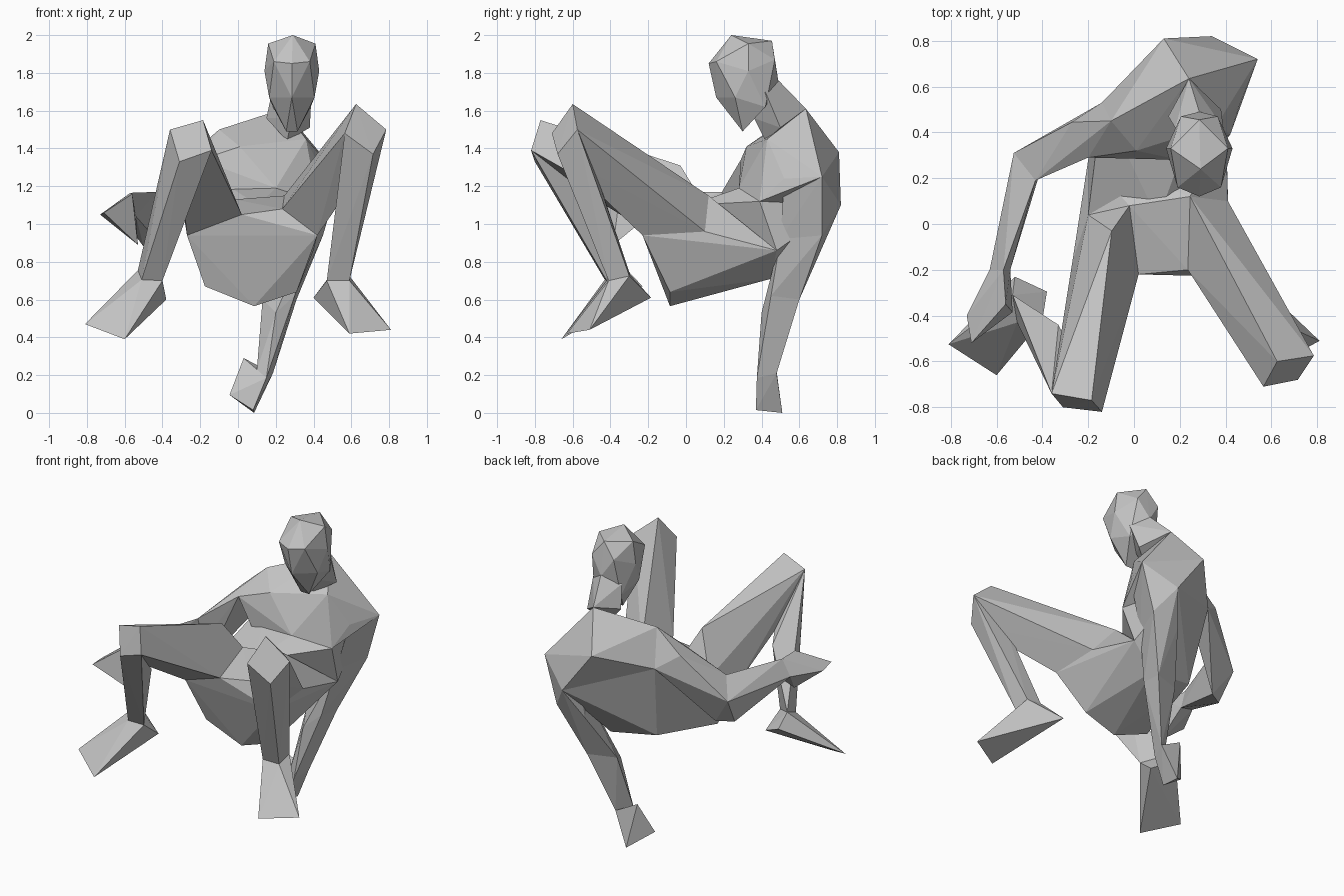
import bpy
import bmesh

cube = bpy.data.objects.get("Cube")
if cube:
    bpy.data.objects.remove(cube, do_unlink=True)

# One plain clay colour for the whole figure
clay = bpy.data.materials.new("light_grey_clay")
clay.use_nodes = True
clay_colour = (.55, .55, .55, 1)
clay.diffuse_color = clay_colour
clay.node_tree.nodes["Principled BSDF"].inputs["Base Color"].default_value = clay_colour


def faceted_part(name, *sections):
    """Stretch a faceted skin over the landmarks of the given sections."""
    bm = bmesh.new()
    for section in sections:
        points = section.values() if isinstance(section, dict) else section
        for point in points:
            bm.verts.new(point)
    bmesh.ops.remove_doubles(bm, verts=bm.verts, dist=.001)
    bmesh.ops.convex_hull(bm, input=bm.verts)
    loose = [v for v in bm.verts if not v.link_faces]
    bmesh.ops.delete(bm, geom=loose, context="VERTS")
    bmesh.ops.recalc_face_normals(bm, faces=bm.faces)
    mesh = bpy.data.meshes.new(name)
    bm.to_mesh(mesh)
    bm.free()
    mesh.materials.append(clay)
    part = bpy.data.objects.new(name, mesh)
    bpy.context.scene.collection.objects.link(part)


def pick(section, *names):
    return [section[name] for name in names]


def both_sides(centre, half_width, y, z):
    """A pair of landmarks either side of the head's middle line."""
    return [(centre - half_width, y, z), (centre + half_width, y, z)]


# Head: paired landmarks plus the middle profile
head_middle = .285
head_pairs = (
    both_sides(head_middle, .095, .16, 1.86)     # brow
    + both_sides(head_middle, .125, .33, 1.955)  # crown sides
    + both_sides(head_middle, .08, .47, 1.87)    # back of skull
    + both_sides(head_middle, .145, .33, 1.81)   # temples
    + both_sides(head_middle, .12, .26, 1.67)    # cheeks
    + both_sides(head_middle, .03, .3, 1.49)     # chin
    + both_sides(head_middle, .1, .42, 1.62)     # jaw corners
)
head_profile = {
    "forehead": (head_middle, .12, 1.85),
    "crown_front": (.29, .24, 2),
    "crown_back": (head_middle, .455, 1.97),
    "nape": (head_middle, .49, 1.75),
    "mouth": (head_middle, .16, 1.67),
}
faceted_part("head", head_pairs, head_profile)

# Torso landmarks
chest = {
    "nape_base": (.24, .635, 1.61),
    "collar_right": (.01, .32, 1.41),
    "collar_left": (.36, .43, 1.45),
    "shoulder_top_right": (-.1, .45, 1.5),
    "shoulder_front_right": (-.2, .29, 1.34),
    "shoulder_left": (.54, .72, 1.25),
    "armpit_left": (.46, .52, 1.24),
    "upper_back": (.13, .81, 1.38),
    "side_back_right": (-.14, .53, 1.26),
    "side_back_left": (.34, .82, 1.1),
    "breastbone": (.2, .28, 1.19),
    "rib_left": (.42, .39, 1.12),
    "rib_right": (-.1, .29, 1.16),
}
pelvis = {
    "groin_right": (.02, -.22, 1.05),
    "groin_left": (.235, -.2, 1.08),
    "hip_fold_right": (-.02, .08, 1.13),
    "hip_fold_left": (.245, .12, 1.15),
    "belly": (.105, .02, 1.1),
    "thigh_root_right": (-.27, -.17, .94),
    "thigh_root_left": (.42, -.23, .94),
    "hip_right": (-.2, .04, 1.03),
    "hip_left": (.41, .1, .96),
    "seat_right": (-.175, -.085, .67),
    "seat_middle": (.085, -.085, .565),
    "seat_left": (.31, -.085, .64),
    "tail_left": (.24, .45, .71),
    "tail_right": (-.08, .42, .76),
    "flank_left": (.4, .48, .86),
    "flank_right": (-.2, .28, 1),
}
navel = (.18, .19, 1.1)
faceted_part("chest", chest)
faceted_part("pelvis", pelvis)
faceted_part(
    "waist", [navel],
    pick(chest, "rib_right", "rib_left", "breastbone", "side_back_left", "side_back_right"),
    pick(pelvis, "belly", "hip_right", "flank_right", "flank_left", "tail_left", "tail_right"),
)

# Neck
neck = {
    "right_base": (.15, .47, 1.56),
    "left_base": (.38, .5, 1.51),
    "throat": (.26, .42, 1.44),
    "right_top": (.18, .42, 1.7),
    "left_top": (.39, .42, 1.7),
    "back_top": (head_middle, .49, 1.76),
    "under_chin": (head_middle, .36, 1.56),
}
faceted_part("neck", neck, pick(chest, "nape_base"))

# Right leg: thigh, shin and foot share the knee and ankle sections
knee_right = {
    "outer": (-.36, -.74, 1.5),
    "top": (-.185, -.77, 1.55),
    "inner": (-.14, -.82, 1.39),
    "front": (-.31, -.8, 1.33),
}
ankle_right = {
    "back": (-.53, -.31, .755),
    "outer": (-.51, -.43, .705),
    "inner": (-.4, -.42, .7),
}
foot_right = {
    "outer_toe": (-.81, -.525, .47),
    "inner_toe": (-.6, -.66, .39),
    "heel": (-.38, -.295, .6),
    "heel_outer": (-.52, -.23, .67),
}
thigh_top_right = (-.097, -.03, 1.31)
calf_right = (-.33, -.44, 1.1)
faceted_part(
    "right_thigh", knee_right, [thigh_top_right],
    pick(pelvis, "hip_fold_right", "thigh_root_right", "groin_right", "hip_right"),
)
faceted_part("right_shin", pick(knee_right, "outer", "inner", "front"), [calf_right], ankle_right)
faceted_part("right_foot", ankle_right, foot_right)

# Left leg
knee_left = {
    "top": (.625, -.6, 1.635),
    "outer": (.785, -.575, 1.5),
    "front": (.715, -.68, 1.37),
    "inner": (.565, -.71, 1.48),
}
ankle_left = {
    "back_inner": (.49, -.295, .73),
    "back_outer": (.59, -.3, .725),
    "front_inner": (.47, -.41, .7),
    "front_outer": (.59, -.41, .7),
}
foot_left = {
    "outer_toe": (.81, -.51, .44),
    "inner_toe": (.59, -.63, .42),
    "heel": (.4, -.185, .61),
}
calf_left = (.6, -.5, 1.34)
faceted_part(
    "left_thigh", knee_left,
    pick(pelvis, "hip_fold_left", "hip_left", "groin_left", "thigh_root_left"),
)
faceted_part("left_shin", pick(knee_left, "outer", "front", "inner"), [calf_left], ankle_left)
faceted_part("left_foot", ankle_left, foot_left)

# Right arm, reaching forward
elbow_right = {
    "outer": (-.525, .31, 1.06),
    "inner": (-.43, .19, 1.17),
    "under_outer": (-.5, .2, .88),
    "under_inner": (-.4, .26, .88),
}
wrist_right = {
    "outer": (-.63, -.2, 1.06),
    "top": (-.57, -.2, 1.165),
    "inner": (-.54, -.2, 1.04),
}
hand_right = {
    "fingertip": (-.71, -.52, 1.06),
    "knuckle": (-.73, -.4, 1.05),
    "thumb": (-.53, -.385, .89),
    "hand_top": (-.56, -.35, 1.16),
}
deltoid_right = (-.27, .445, 1.35)
faceted_part(
    "right_upper_arm", elbow_right, [deltoid_right],
    pick(chest, "shoulder_top_right", "shoulder_front_right", "side_back_right"),
)
faceted_part("right_forearm", elbow_right, wrist_right)
faceted_part("right_hand", wrist_right, hand_right)

# Left arm, propping the body from behind
upper_arm_left = {
    "back": (.45, .72, .94),
    "front": (.37, .5, .92),
    "inner": (.25, .71, .9),
}
elbow_left = {
    "inner": (.13, .54, .6),
    "back": (.31, .6, .6),
    "front": (.2, .4, .53),
    "outer": (.3, .45, .62),
}
wrist_left = {
    "inner": (.1, .41, .23),
    "back": (.185, .48, .21),
    "front": (.15, .375, .185),
}
hand_left = {
    "thumb": (.03, .47, .29),
    "fingertip": (-.045, .39, .095),
    "palm_back": (.085, .51, 0),
    "palm_front": (.08, .37, .015),
}
faceted_part(
    "left_shoulder", upper_arm_left,
    pick(chest, "shoulder_left", "armpit_left", "side_back_left"),
)
faceted_part("left_upper_arm", upper_arm_left, pick(chest, "side_back_left"), elbow_left)
faceted_part("left_forearm", elbow_left, wrist_left)
faceted_part("left_hand", wrist_left, hand_left)
